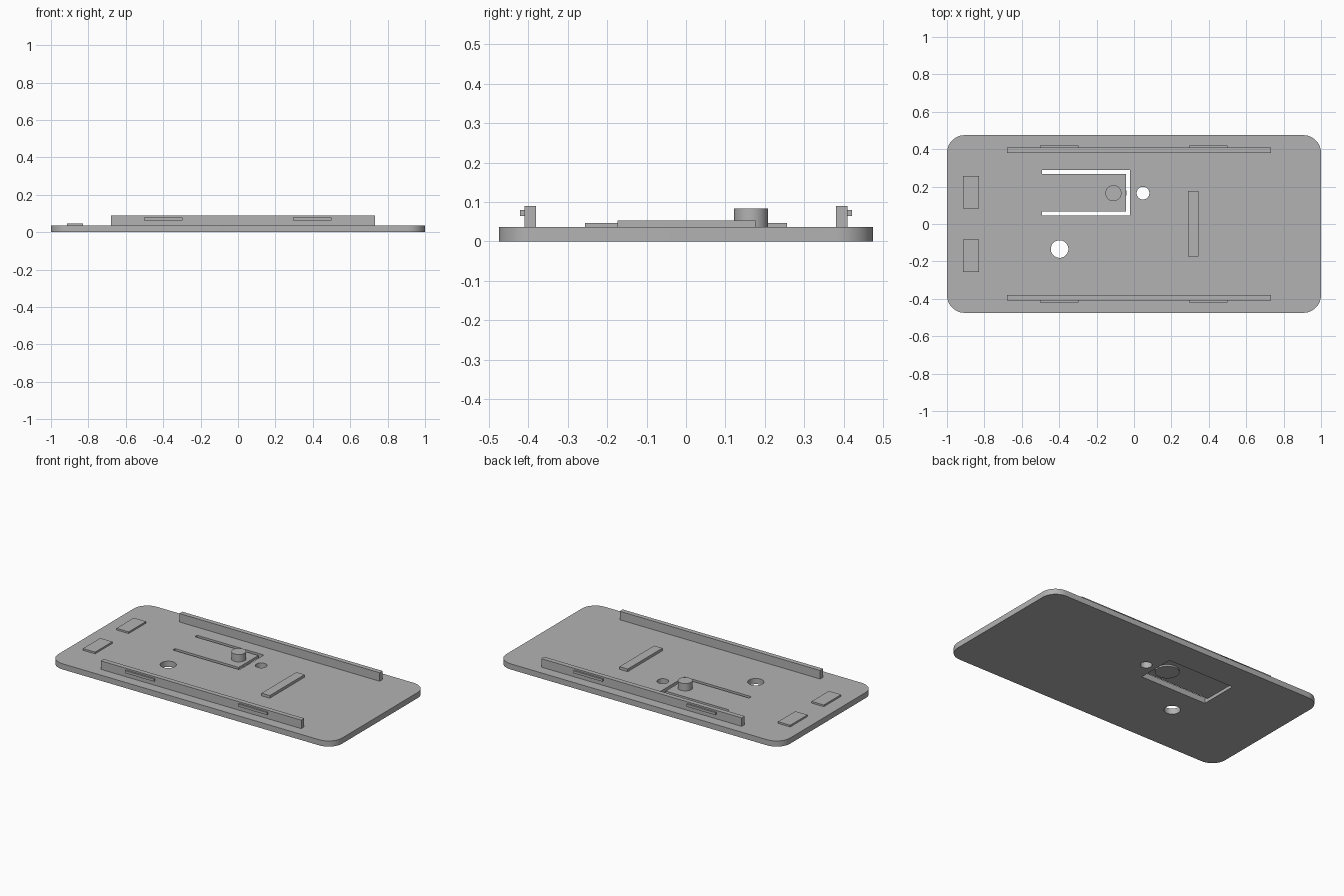
import bpy
import bmesh
import math

cube = bpy.data.objects.get("Cube")
if cube:
    bpy.data.objects.remove(cube, do_unlink=True)

grey = bpy.data.materials.new("plain_grey")
grey.use_nodes = True
colour = (0.45, 0.45, 0.45, 1)
grey.diffuse_color = colour
grey.node_tree.nodes["Principled BSDF"].inputs["Base Color"].default_value = colour

TOP = 0.036      # upper face of the plate
RECESS = 0.02    # underside of the spring tongue


def add_object(name, bm):
    mesh = bpy.data.meshes.new(name)
    bm.to_mesh(mesh)
    bm.free()
    mesh.materials.append(grey)
    obj = bpy.data.objects.new(name, mesh)
    bpy.context.collection.objects.link(obj)
    return obj


def box(name, x, y, z):
    bm = bmesh.new()
    bmesh.ops.create_cube(bm, size=1)
    for v in bm.verts:
        v.co = [lo + (c + 0.5) * (hi - lo) for c, (lo, hi) in zip(v.co, (x, y, z))]
    return add_object(name, bm)


def smooth(obj):
    bpy.ops.object.select_all(action='DESELECT')
    obj.select_set(True)
    bpy.context.view_layer.objects.active = obj
    bpy.ops.object.shade_smooth_by_angle(angle=math.radians(30))


def cylinder(name, x, y, radius, z):
    bm = bmesh.new()
    bmesh.ops.create_cone(bm, cap_ends=True, segments=48, radius1=radius,
                          radius2=radius, depth=z[1] - z[0])
    bmesh.ops.translate(bm, verts=bm.verts, vec=(x, y, sum(z) / 2))
    obj = add_object(name, bm)
    smooth(obj)
    return obj


# Plate with rounded corners
plate = box("base_plate", (-1, 1), (-0.475, 0.475), (0, TOP))
bm = bmesh.new()
bm.from_mesh(plate.data)
corners = [e for e in bm.edges if abs(e.verts[0].co.z - e.verts[1].co.z) > 0.01]
bmesh.ops.bevel(bm, geom=corners, offset=0.095, segments=12, profile=0.5,
                affect='EDGES')
bm.to_mesh(plate.data)
bm.free()

# Underside recess, U-shaped slot around the tongue, and two round holes
through = (-0.1, 0.1)
cutters = [
    box("recess_cutter", (-0.492, -0.021), (0.045, 0.29), (-0.1, RECESS)),
    box("front_slot_cutter", (-0.492, -0.03), (0.045, 0.068), through),
    box("back_slot_cutter", (-0.492, -0.03), (0.267, 0.29), through),
    box("end_slot_cutter", (-0.043, -0.021), (0.045, 0.29), through),
    cylinder("small_hole_cutter", 0.048, 0.165, 0.034, through),
    cylinder("large_hole_cutter", -0.398, -0.134, 0.047, through),
]
bpy.context.view_layer.objects.active = plate
for cutter in cutters:
    cut = plate.modifiers.new("cut", 'BOOLEAN')
    cut.operation = 'DIFFERENCE'
    cut.solver = 'EXACT'
    cut.object = cutter
    bpy.ops.object.modifier_apply(modifier=cut.name)
for cutter in cutters:
    bpy.data.objects.remove(cutter, do_unlink=True)
smooth(plate)

# Catch pin above the tongue and press pad below it
cylinder("catch_pin", -0.11, 0.165, 0.043, (TOP, 0.083))
cylinder("press_pad", -0.11, 0.165, 0.07, (0.01, RECESS))

# Side rails with snap ridges, and the pair of end pads
for side, s in (("front", -1), ("back", 1)):
    def span(a, b):
        return tuple(sorted((s * a, s * b)))
    box(side + "_rail", (-0.68, 0.733), span(0.38, 0.41), (TOP, 0.09))
    for end, x in (("right", -0.4), ("left", 0.397)):
        box(f"{side}_{end}_snap_ridge", (x - 0.102, x + 0.102),
            span(0.41, 0.421), (0.064, 0.08))
    box(side + "_end_pad", (-0.914, -0.828), span(0.082, 0.256), (TOP, 0.047))

# Cross bar
box("cross_bar", (0.288, 0.346), (-0.174, 0.176), (TOP, 0.053))
